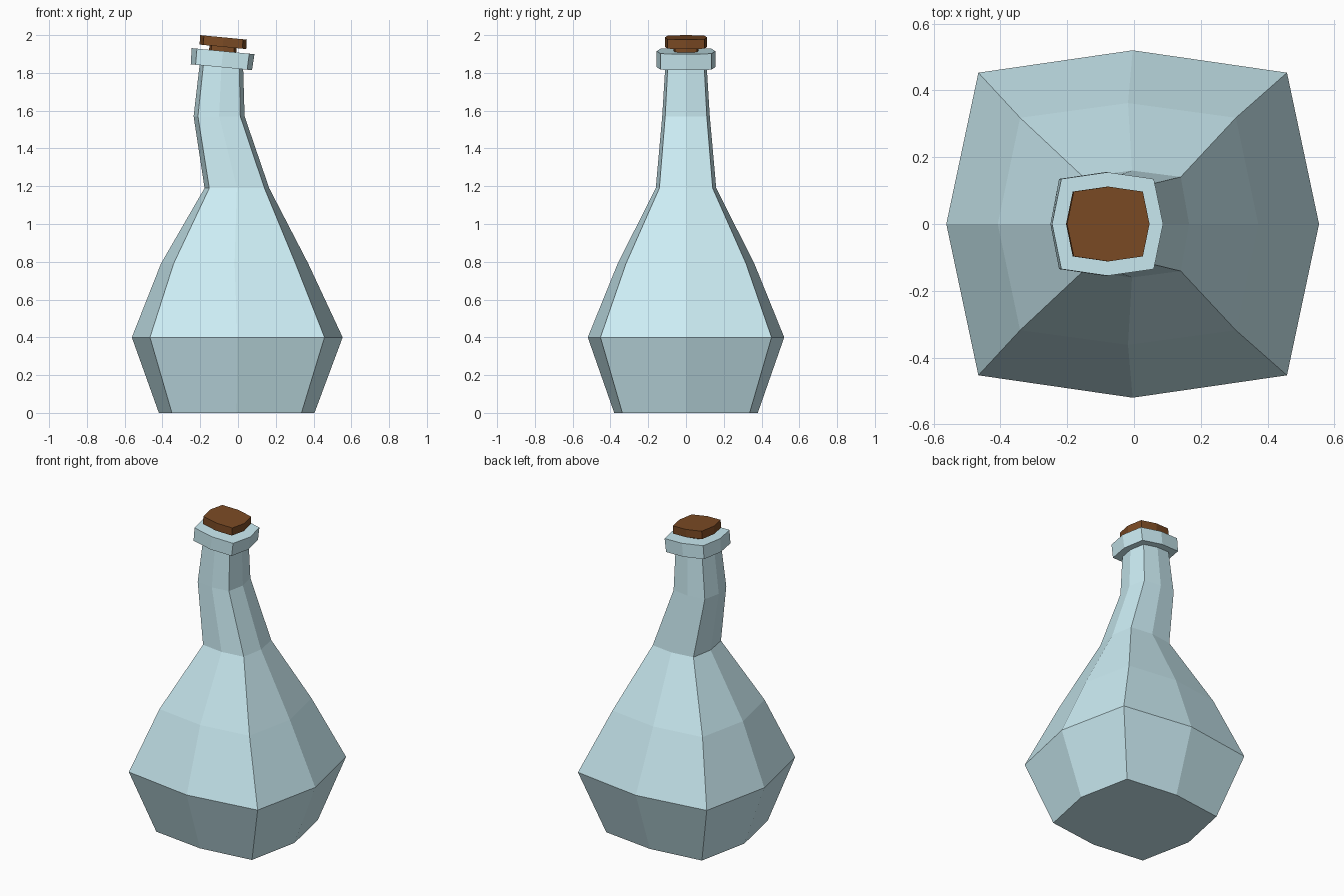
import bpy, bmesh, math

if "Cube" in bpy.data.objects:
    bpy.data.objects.remove(bpy.data.objects["Cube"])


def material(name, color):
    m = bpy.data.materials.new(name)
    m.diffuse_color = (*color, 1)
    m.use_nodes = True
    m.node_tree.nodes["Principled BSDF"].inputs["Base Color"].default_value = m.diffuse_color
    return m


def loft(name, rings, mat):
    """Skin eight-sided rings: centre x, centre z, side and corner half widths in x and y, tilt."""
    bm = bmesh.new()
    loops = []
    for cx, cz, mx, kx, my, ky, tilt in rings:
        t = math.radians(tilt)
        outline = [(mx, 0), (kx, ky), (0, my), (-kx, ky),
                   (-mx, 0), (-kx, -ky), (0, -my), (kx, -ky)]
        loops.append([bm.verts.new((cx + x * math.cos(t), y, cz - x * math.sin(t)))
                      for x, y in outline])
    for a, b in zip(loops, loops[1:]):
        for i in range(8):
            j = (i + 1) % 8
            bm.faces.new((a[i], a[j], b[j], b[i]))
    bm.faces.new(loops[0][::-1])
    bm.faces.new(loops[-1])
    bmesh.ops.recalc_face_normals(bm, faces=bm.faces)
    me = bpy.data.meshes.new(name)
    bm.to_mesh(me)
    bm.free()
    me.materials.append(mat)
    ob = bpy.data.objects.new(name, me)
    bpy.context.collection.objects.link(ob)
    return ob


glass = material("glass", (0.60, 0.84, 0.90))
brown = material("cork", (0.20, 0.07, 0.018))

# Bottle body, bent neck and collar
loft("bottle", [
    (-0.007, 0.00, 0.412, 0.343, 0.380, 0.337, 0),
    (-0.004, 0.40, 0.558, 0.462, 0.520, 0.453, 0),
    (-0.018, 0.79, 0.390, 0.323, 0.362, 0.318, 0),
    (-0.006, 1.19, 0.171, 0.146, 0.160, 0.141, 0),
    (-0.100, 1.57, 0.135, 0.112, 0.126, 0.110, 0),
    (-0.088, 1.83, 0.116, 0.096, 0.110, 0.097, 5.5),
    (-0.088, 1.83, 0.163, 0.137, 0.155, 0.135, 5.5),
    (-0.079, 1.915, 0.167, 0.139, 0.155, 0.135, 5.5),
], glass)

# Stopper: narrow stem under a wider cap
loft("cork", [
    (-0.083, 1.87, 0.072, 0.060, 0.065, 0.057, 5.5),
    (-0.080, 1.938, 0.072, 0.060, 0.065, 0.057, 5.5),
    (-0.080, 1.938, 0.124, 0.104, 0.112, 0.097, 5.5),
    (-0.077, 1.988, 0.124, 0.104, 0.112, 0.097, 5.5),
], brown)
